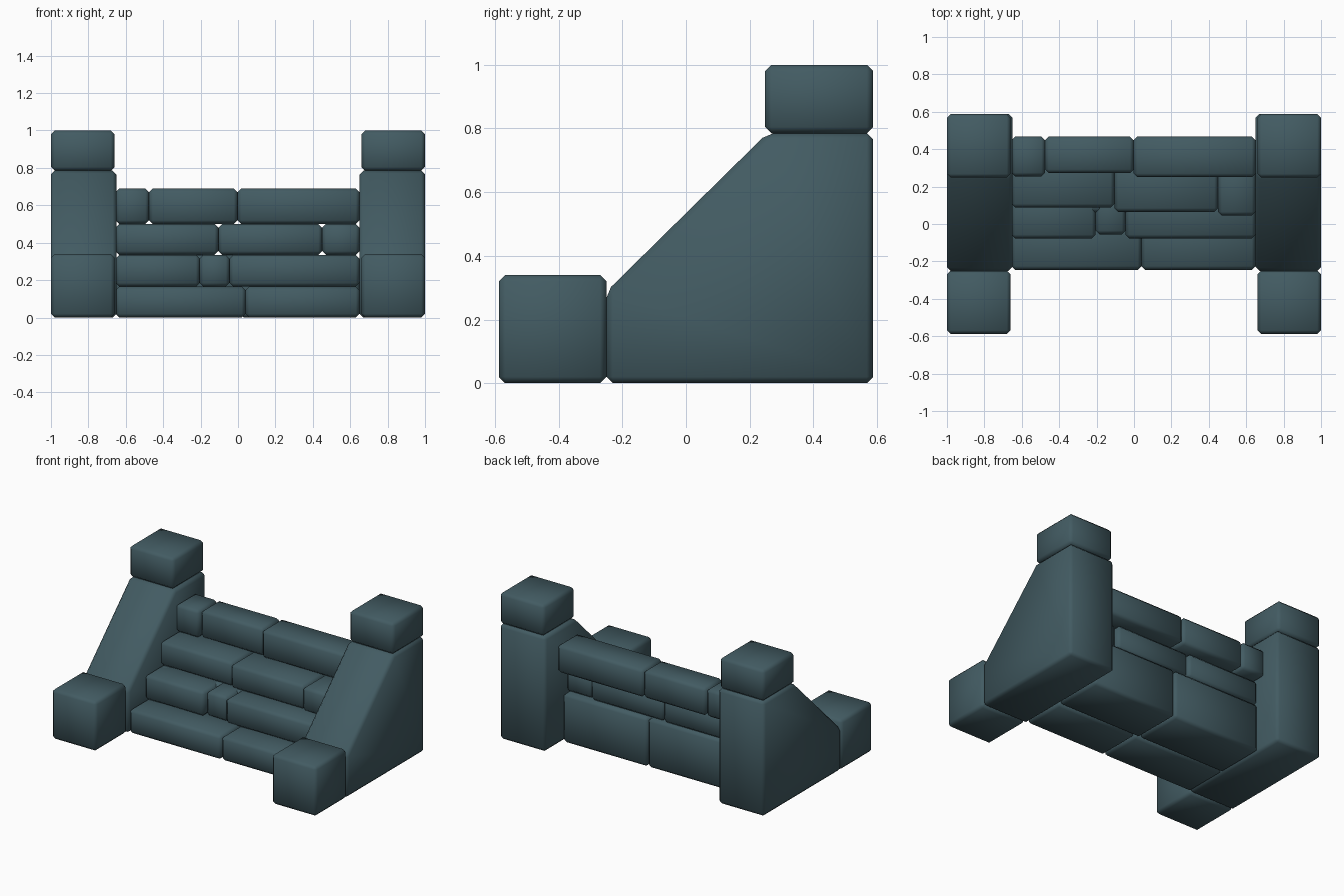
import bpy, bmesh

if "Cube" in bpy.data.objects:
    bpy.data.objects.remove(bpy.data.objects["Cube"])

stone = bpy.data.materials.new("slate_stone")
stone.diffuse_color = (0.055, 0.105, 0.123, 1)
stone.use_nodes = True
stone.node_tree.nodes["Principled BSDF"].inputs["Base Color"].default_value = stone.diffuse_color


def prism(name, profile, x0, x1, bevel=0.02):
    """Chamfered, smooth-shaded stone: a (y, z) profile extruded along x."""
    bm = bmesh.new()
    face = bm.faces.new([bm.verts.new((x0, y, z)) for y, z in profile])
    ext = bmesh.ops.extrude_face_region(bm, geom=[face])
    verts = [g for g in ext["geom"] if isinstance(g, bmesh.types.BMVert)]
    bmesh.ops.translate(bm, verts=verts, vec=(x1 - x0, 0, 0))
    bmesh.ops.recalc_face_normals(bm, faces=bm.faces[:])
    bmesh.ops.bevel(bm, geom=bm.edges[:], offset=bevel, segments=1,
                    profile=0.5, affect='EDGES', clamp_overlap=True)
    bmesh.ops.recalc_face_normals(bm, faces=bm.faces[:])
    for f in bm.faces:
        f.smooth = True
    me = bpy.data.meshes.new(name)
    bm.to_mesh(me)
    bm.free()
    me.materials.append(stone)
    ob = bpy.data.objects.new(name, me)
    bpy.context.collection.objects.link(ob)
    return ob


def block(name, x0, x1, y0, y1, z0, z1):
    return prism(name, [(y0, z0), (y1, z0), (y1, z1), (y0, z1)], x0, x1)


# side walls with sloped tops, cap stones and front posts
wall = [(-0.25, 0), (0.588, 0), (0.588, 0.785), (0.255, 0.785), (-0.25, 0.288)]
for side, s in (("left", -1), ("right", 1)):
    a, b = sorted((s * 0.65, s * 1.0))
    prism(side + "_side_wall", wall, a, b)
    a, b = sorted((s * 0.66, s * 1.0))
    block(side + "_cap_stone", a, b, 0.248, 0.588, 0.785, 1.0)
    block(side + "_front_post", a, b, -0.588, -0.25, 0.0, 0.34)

# step stones: per row (z0, z1, [(x0, x1, front y, back y), ...])
rows = [
    (0.0, 0.165, [(-0.655, 0.04, -0.245, 0.06), (0.04, 0.65, -0.245, 0.06)]),
    (0.165, 0.335, [(-0.655, -0.205, -0.077, 0.2), (-0.205, -0.045, -0.055, 0.2),
                    (-0.045, 0.65, -0.077, 0.2)]),
    (0.335, 0.5, [(-0.655, -0.105, 0.088, 0.40), (-0.105, 0.45, 0.065, 0.39),
                  (0.45, 0.65, 0.045, 0.37)]),
    (0.5, 0.69, [(-0.655, -0.475, 0.255, 0.468), (-0.475, -0.002, 0.272, 0.468),
                 (-0.002, 0.65, 0.25, 0.468)]),
]
for r, (z0, z1, stones) in enumerate(rows, 1):
    for i, (x0, x1, y0, y1) in enumerate(stones, 1):
        block(f"step_{r}_stone_{i}", x0, x1, y0, y1, z0, z1)

# large foundation blocks behind the lower steps
block("back_foundation_left", -0.655, 0.01, 0.06, 0.405, 0.0, 0.335)
block("back_foundation_right", 0.01, 0.65, 0.06, 0.405, 0.0, 0.335)
